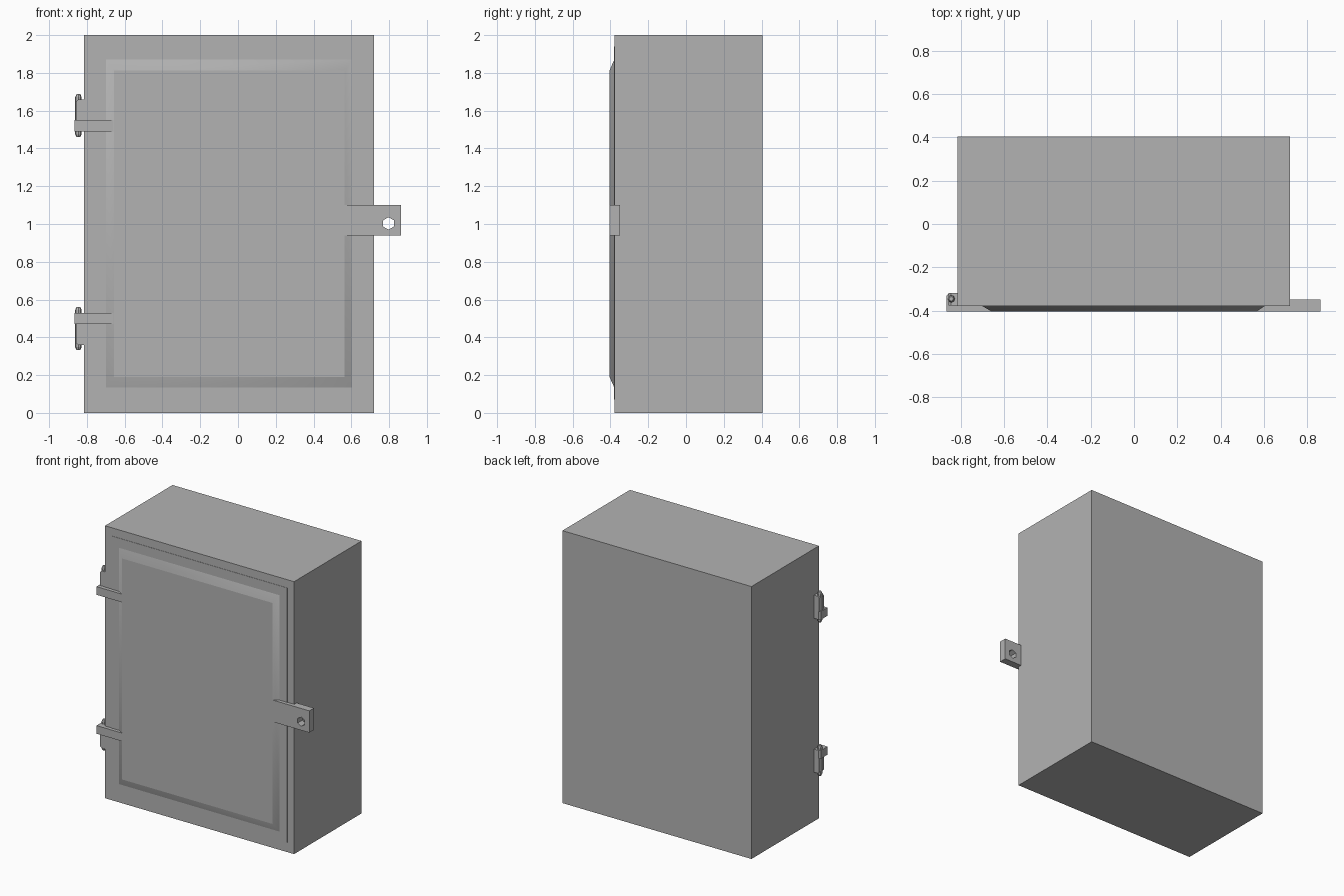
import bpy, bmesh, math

cube = bpy.data.objects.get("Cube")
if cube:
    bpy.data.objects.remove(cube, do_unlink=True)

GREY = (0.45, 0.45, 0.45, 1)
paint = bpy.data.materials.new("grey_paint")
paint.use_nodes = True
paint.diffuse_color = GREY
bsdf = next(n for n in paint.node_tree.nodes if n.type == 'BSDF_PRINCIPLED')
bsdf.inputs["Base Color"].default_value = GREY
bsdf.inputs["Roughness"].default_value = 0.6


def finish(name, bm, normals=True):
    if normals:
        bmesh.ops.recalc_face_normals(bm, faces=bm.faces)
    mesh = bpy.data.meshes.new(name)
    bm.to_mesh(mesh)
    bm.free()
    mesh.materials.append(paint)
    ob = bpy.data.objects.new(name, mesh)
    bpy.context.collection.objects.link(ob)
    return ob


def loft(name, rings):
    """Closed solid through a stack of rings with equal point counts."""
    bm = bmesh.new()
    loops = [[bm.verts.new(p) for p in ring] for ring in rings]
    n = len(loops[0])
    for a, b in zip(loops, loops[1:]):
        for i in range(n):
            j = (i + 1) % n
            bm.faces.new((a[i], a[j], b[j], b[i]))
    bm.faces.new(loops[0])
    bm.faces.new(loops[-1])
    return finish(name, bm)


def prism(name, profile, z0, z1):
    return loft(name, [[(x, y, z) for x, y in profile] for z in (z0, z1)])


def rect(x0, x1, z0, z1, y):
    return [(x0, y, z0), (x1, y, z0), (x1, y, z1), (x0, y, z1)]


BACK, FACE, FRONT = 0.405, -0.378, -0.405

# Cabinet body
loft("cabinet_body", [rect(-0.815, 0.72, 0, 2, BACK), rect(-0.815, 0.72, 0, 2, FACE)])

# Door: thin flange, sloped border, raised panel
door = loft("door_panel", [
    rect(-0.76, 0.665, 0.07, 1.94, FACE),
    rect(-0.76, 0.665, 0.07, 1.94, FACE - 0.002),
    rect(-0.70, 0.603, 0.135, 1.87, FACE - 0.002),
    rect(-0.657, 0.565, 0.19, 1.812, FRONT)])
bm = bmesh.new()
bm.from_mesh(door.data)
for f in bm.faces:
    f.smooth = True
for e in bm.edges:
    # only the mitred corners of the sloped border blend together
    a, b = e.verts
    mitre = abs(a.co.y - b.co.y) > 0.01
    e.smooth = mitre
bm.to_mesh(door.data)
bm.free()

# Latch tongue with a thick tab past the cabinet side
latch = prism("latch_tab", [
    (0.565, FRONT), (0.863, FRONT), (0.863, -0.35),
    (0.721, -0.35), (0.721, FACE), (0.565, FACE)], 0.94, 1.1)

# Padlock hole
hole = [(0.797 + 0.033 * math.sin(i * math.pi / 3), 1.003 + 0.033 * math.cos(i * math.pi / 3))
        for i in range(6)]
cutter = loft("hole_cutter", [[(x, y, z) for x, z in hole] for y in (-0.5, -0.2)])
cutter.hide_render = True
cutter.hide_viewport = True
cut = latch.modifiers.new("padlock_hole", 'BOOLEAN')
cut.operation = 'DIFFERENCE'
cut.solver = 'EXACT'
cut.object = cutter

# Hinges: the lower one mirrors the upper one
PIN_X, PIN_Y = -0.845, -0.346


def hinge(prefix, height):
    # strap on the door, wrapping back around the pin
    prism(prefix + "_hinge_strap", [
        (-0.66, FRONT), (-0.866, FRONT), (-0.866, -0.332), (-0.854, -0.32),
        (-0.816, -0.32), (-0.816, FACE), (-0.66, FACE)], height(1.49), height(1.55))
    # knuckle on the cabinet side, its outer top edge chamfered
    outline = [(-0.81, 1.55), (-0.858, 1.55), (-0.858, 1.648), (-0.846, 1.66), (-0.81, 1.66)]
    loft(prefix + "_hinge_knuckle",
         [[(x, y, height(z)) for x, z in outline] for y in (-0.376, -0.32)])
    # pin with tapered ends
    ends = [(0.010, 1.46), (0.017, 1.475), (0.017, 1.672), (0.010, 1.687)]
    loft(prefix + "_hinge_pin", [
        [(PIN_X + r * math.cos(i * math.pi / 4), PIN_Y + r * math.sin(i * math.pi / 4), height(z))
         for i in range(8)] for r, z in ends])


hinge("upper", lambda z: z)
hinge("lower", lambda z: 2.02 - z)
